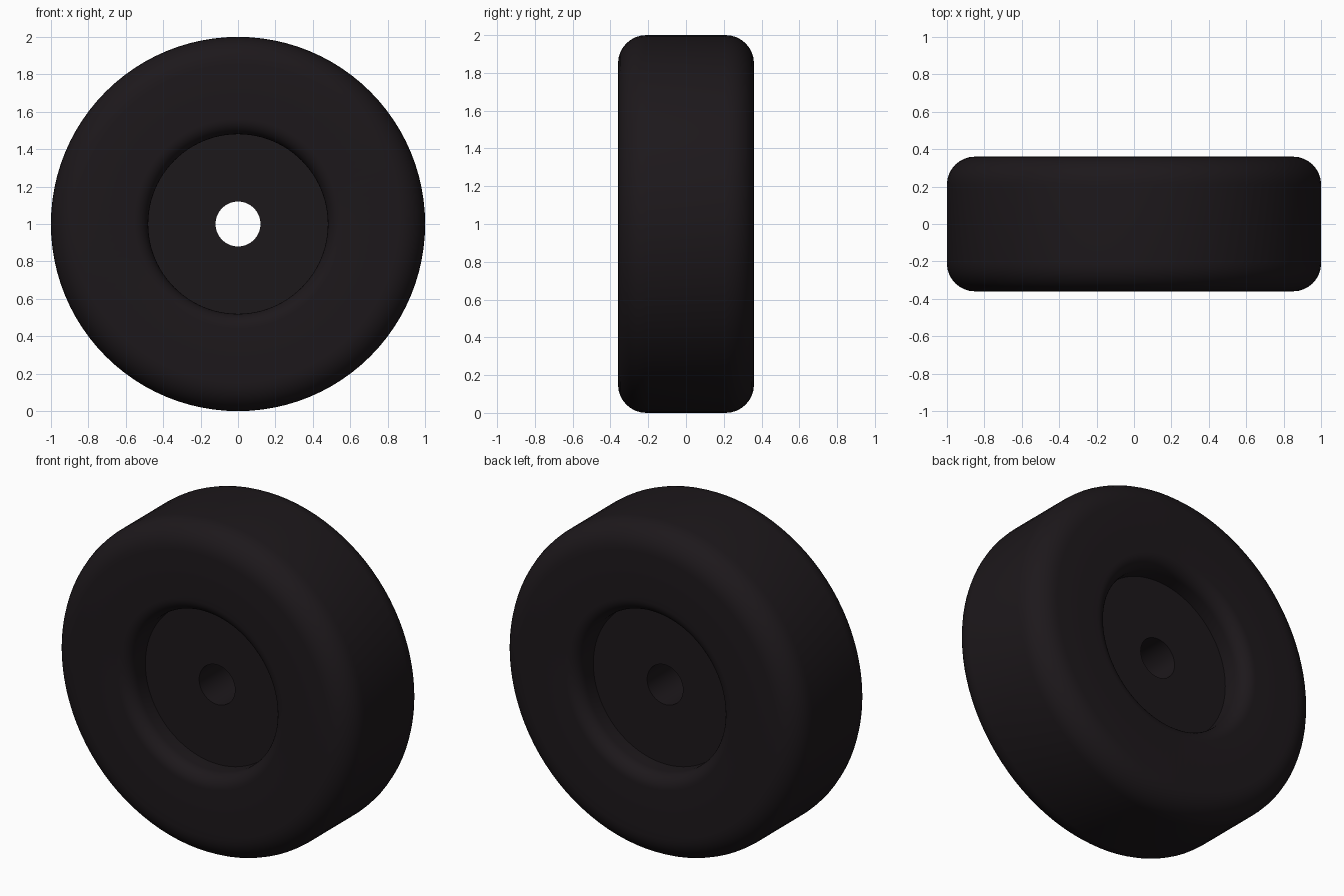
import bpy, bmesh
from math import sin, cos, pi, radians
from mathutils import Matrix, Vector

if "Cube" in bpy.data.objects:
    bpy.data.objects.remove(bpy.data.objects["Cube"])

R, HALF_W, CENTRE_Z = 1.0, 0.36, 1.0
HUB_R, HUB_Y, HOLE_R = 0.48, 0.20, 0.12
SEGMENTS = 96


def arc(cr, cy, rad, start, end, steps=8):
    """Rounded corner in (radius, y) space."""
    angles = [start + (end - start) * i / steps for i in range(steps + 1)]
    return [(cr + rad * cos(a), cy + rad * sin(a)) for a in angles]


# half of the cross-section: axle hole, hub plate, rounded lip, tyre shoulder
lip, shoulder = 0.08, 0.15
half = [(HOLE_R, HUB_Y), (HUB_R, HUB_Y)]
half += arc(HUB_R + lip, HALF_W - lip, lip, pi, pi / 2)
half += arc(R - shoulder, HALF_W - shoulder, shoulder, pi / 2, 0)
profile = half + [(r, -y) for r, y in reversed(half)]

# spin the closed cross-section around the y axis
bm = bmesh.new()
rings = []
for i in range(SEGMENTS):
    a = 2 * pi * i / SEGMENTS
    rings.append([bm.verts.new((r * cos(a), y, CENTRE_Z + r * sin(a))) for r, y in profile])
n = len(profile)
for i in range(SEGMENTS):
    p, q = rings[i], rings[(i + 1) % SEGMENTS]
    for j in range(n):
        k = (j + 1) % n
        bm.faces.new((p[j], p[k], q[k], q[j]))
bmesh.ops.recalc_face_normals(bm, faces=bm.faces)

mesh = bpy.data.meshes.new("wheel")
bm.to_mesh(mesh)
bm.free()
wheel = bpy.data.objects.new("wheel", mesh)
bpy.context.collection.objects.link(wheel)

# black rubber
rubber = bpy.data.materials.new("black_rubber")
rubber.diffuse_color = (0.012, 0.009, 0.011, 1)
rubber.use_nodes = True
rubber.node_tree.nodes["Principled BSDF"].inputs["Base Color"].default_value = rubber.diffuse_color
mesh.materials.append(rubber)

bpy.context.view_layer.objects.active = wheel
wheel.select_set(True)
bpy.ops.object.shade_smooth_by_angle(angle=radians(35))
